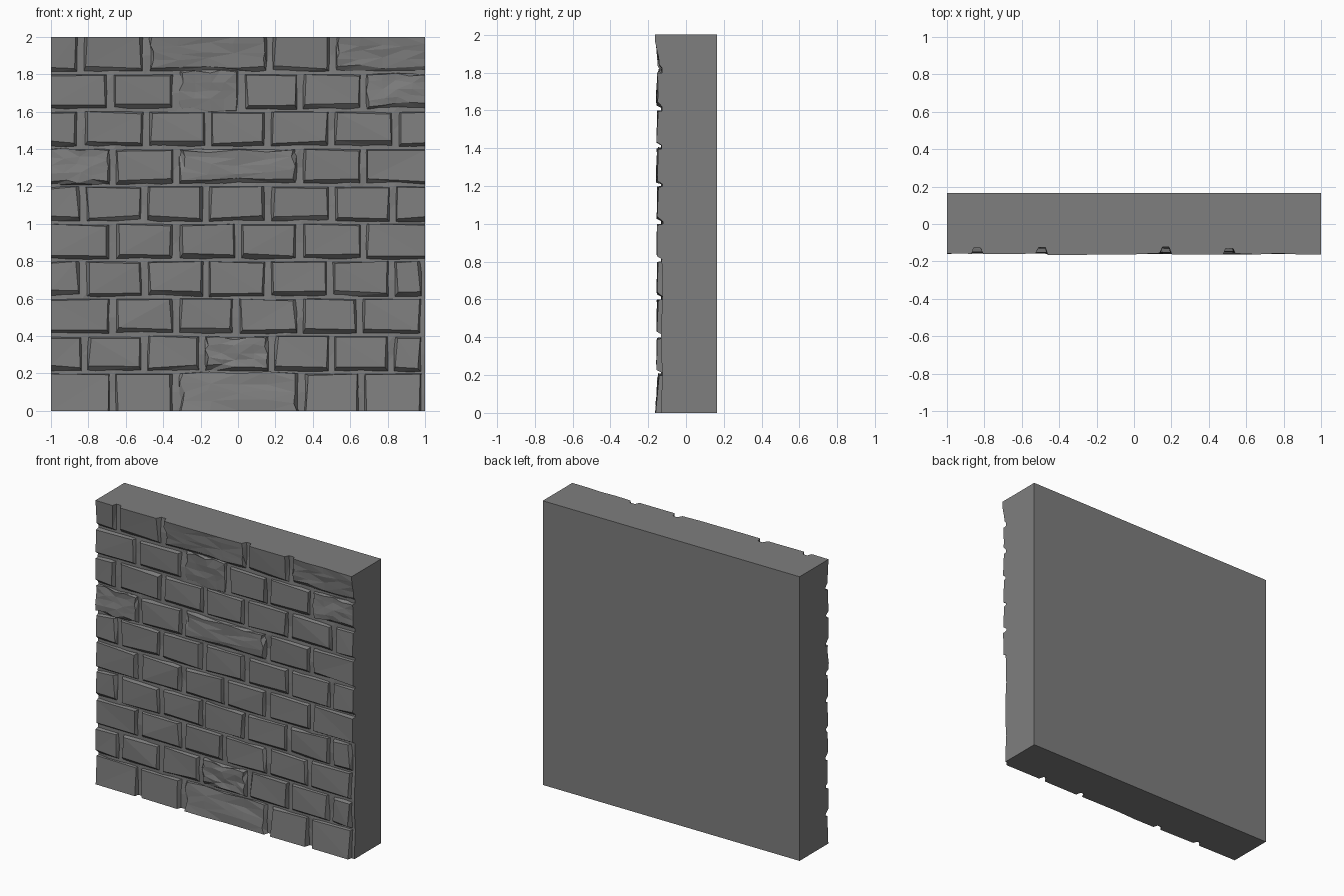
import bpy, bmesh, random
from mathutils import Vector

if "Cube" in bpy.data.objects:
    bpy.data.objects.remove(bpy.data.objects["Cube"])

random.seed(7)
BACK, MORTAR = 0.165, -0.127

stone = bpy.data.materials.new("grey stone")
stone.diffuse_color = (0.21, 0.21, 0.21, 1)
stone.use_nodes = True
stone.node_tree.nodes["Principled BSDF"].inputs["Base Color"].default_value = stone.diffuse_color


def jit(a):
    return random.uniform(-a, a)


def finish(bm, name):
    mesh = bpy.data.meshes.new(name)
    bm.to_mesh(mesh)
    bm.free()
    mesh.materials.append(stone)
    ob = bpy.data.objects.new(name, mesh)
    bpy.context.collection.objects.link(ob)


# wall core: uneven mortar front, flat sides and back
bm = bmesh.new()
nx, nz = 24, 20
grid = [[bm.verts.new((-1 + 2 * i / nx, MORTAR + jit(0.006), 2 * k / nz))
         for i in range(nx + 1)] for k in range(nz + 1)]
for k in range(nz):
    for i in range(nx):
        bm.faces.new((grid[k][i], grid[k][i + 1], grid[k + 1][i + 1], grid[k + 1][i]))
rim = [e for e in bm.edges if e.is_boundary]
bmesh.ops.triangulate(bm, faces=bm.faces[:])
out = bmesh.ops.extrude_edge_only(bm, edges=[e for e in bm.edges if e.is_boundary])
for v in out["geom"]:
    if isinstance(v, bmesh.types.BMVert):
        v.co.y = BACK
bmesh.ops.contextual_create(bm, geom=[e for e in bm.edges if e.is_boundary])
bmesh.ops.recalc_face_normals(bm, faces=bm.faces[:])
finish(bm, "wall_core")


def brick(bm, x0, x1, z0, z1, y_top, y_bot, worn):
    """Rough tapered stone; sides on the wall border stay flush."""
    base_y = -0.112
    lo, hi = x0 <= -0.999, x1 >= 0.999
    base, front = [], []
    for sx, sz in ((0, 0), (1, 0), (1, 1), (0, 1)):
        x, z = (x0, x1)[sx], (z0, z1)[sz]
        edge_x = (lo, hi)[sx]
        edge_z = (z0 <= 0.001, z1 >= 1.999)[sz]
        base.append(bm.verts.new((x, base_y, z)))
        dx = 0 if edge_x else random.uniform(0.008, 0.026) * (1, -1)[sx]
        dz = 0 if edge_z else (random.uniform(0.022, 0.042) if sz == 0
                               else -random.uniform(0.0, 0.014))
        y = (y_bot, y_top)[sz] + jit(0.005)
        front.append(bm.verts.new((x + dx, max(y, -0.165), z + dz)))
    for a in range(4):
        b = (a + 1) % 4
        bm.faces.new((base[a], base[b], front[b], front[a]))
    face = bm.faces.new(front)
    if worn:
        # split the face into small broken facets
        res = bmesh.ops.subdivide_edges(bm, edges=list(face.edges), cuts=3,
                                        use_grid_fill=True)
        for v in res["geom_inner"]:
            if isinstance(v, bmesh.types.BMVert):
                v.co.y = max(v.co.y + jit(0.005), -0.165)
                if abs(v.co.x) < 0.99 and 0.01 < v.co.z < 1.99:
                    v.co += Vector((jit(0.015), 0, jit(0.012)))


# joint positions along each course, from the bottom up
COURSES = [
    (-1, -0.67, -0.33, 0.34, 0.66, 0.995),
    (-1, -0.82, -0.50, -0.19, 0.18, 0.50, 0.82, 0.995),
    (-1, -0.67, -0.33, -0.01, 0.33, 0.65, 0.995),
    (-1, -0.83, -0.50, -0.17, 0.16, 0.49, 0.82, 0.995),
    (-1, -0.67, -0.33, 0.0, 0.33, 0.67, 1),
    (-1, -0.83, -0.50, -0.17, 0.16, 0.50, 0.83, 1),
    (-1, -0.67, -0.33, 0.33, 0.67, 1),
    (-1, -0.84, -0.49, -0.16, 0.16, 0.50, 0.84, 1),
    (-1, -0.68, -0.33, 0.02, 0.33, 0.67, 1),
    (-1, -0.84, -0.49, 0.17, 0.51, 1),
]
# (course, stone) that are chipped or broken away
WORN = {(1, 3), (6, 0), (8, 2), (8, 5)}

for r, joints in enumerate(COURSES):
    bm = bmesh.new()
    z0, z1 = 0.2 * r, 0.2 * (r + 1)
    y_top, y_bot = -0.150, -0.152
    if r == 9:
        y_top, y_bot = -0.160, -0.144
    if r == 0:
        y_top, y_bot = -0.147, -0.159
    for n, (a, b) in enumerate(zip(joints, joints[1:])):
        x0 = a if a <= -0.999 else a + 0.012
        x1 = b if b >= 0.999 else b - 0.012
        worn = (r, n) in WORN or b - a > 0.4
        if (r, n) == (8, 2):
            # broken hollow joining the stones above
            brick(bm, x0, x1, z0 - 0.02, z1 + 0.02, -0.142, -0.132, True)
        else:
            brick(bm, x0, x1, z0 + (0.004 if r else 0), z1, y_top, y_bot, worn)
    bmesh.ops.triangulate(bm, faces=bm.faces[:])
    bmesh.ops.recalc_face_normals(bm, faces=bm.faces[:])
    # open stones: make every front point outwards
    for f in bm.faces:
        if abs(f.normal.y) > 0.8 and f.normal.y > 0:
            f.normal_flip()
    finish(bm, "stone_course_%d" % (r + 1))
